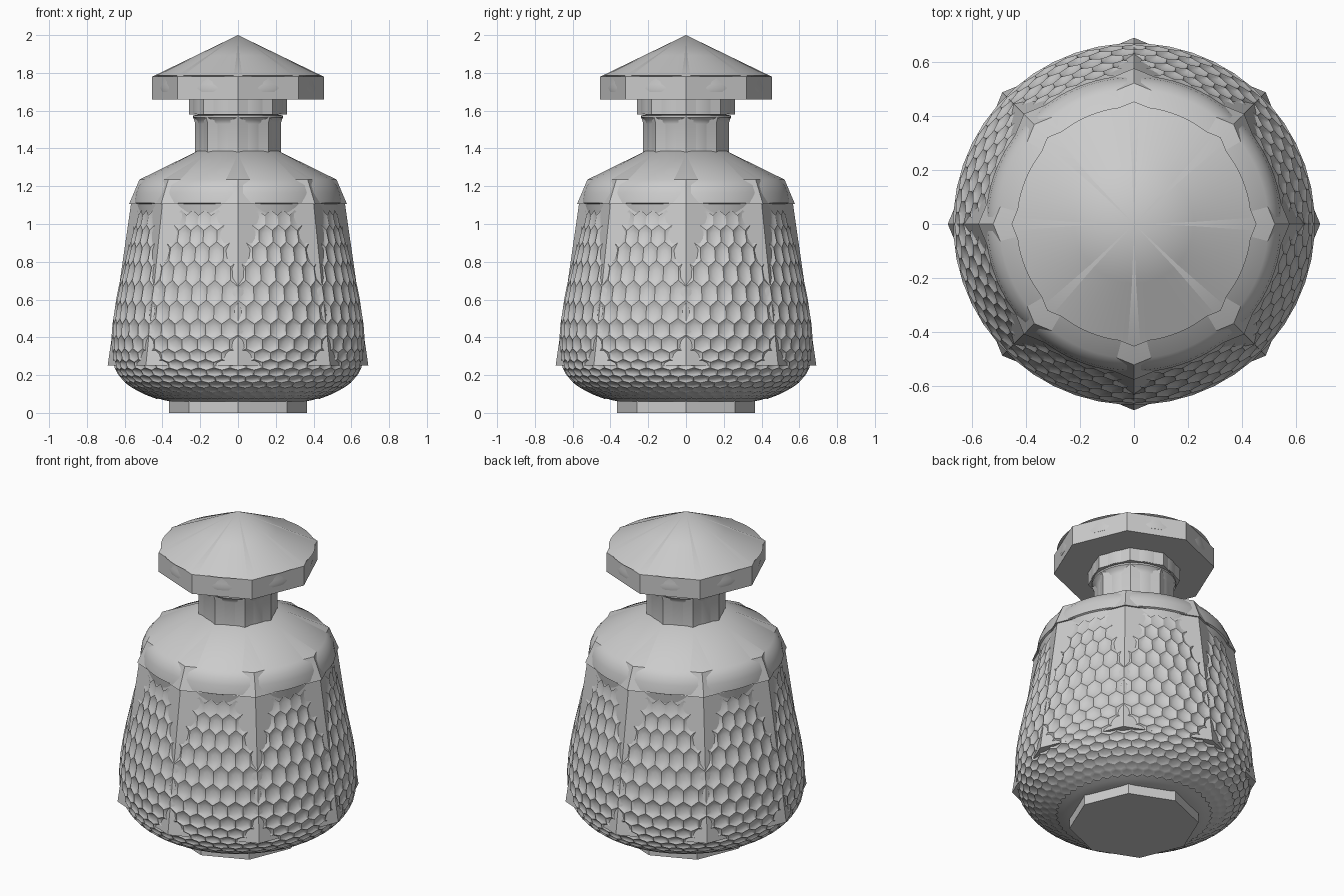
import bpy, math
from math import sin, cos, pi

if "Cube" in bpy.data.objects:
    bpy.data.objects.remove(bpy.data.objects["Cube"])


def make(name, verts, faces, angle=30):
    me = bpy.data.meshes.new(name)
    me.from_pydata(verts, [], faces)
    me.validate()
    me.shade_smooth()
    me.set_sharp_from_angle(angle=math.radians(angle))
    ob = bpy.data.objects.new(name, me)
    bpy.context.collection.objects.link(ob)
    return ob


def lathe(name, profile, n, angle=30):
    """Spin (radius, z) points; radius 0 makes a pole, other ends get a cap."""
    verts, rings, faces = [], [], []
    for r, z in profile:
        if r == 0:
            rings.append([len(verts)] * n)
            verts.append((0, 0, z))
        else:
            rings.append(list(range(len(verts), len(verts) + n)))
            verts += [(r * cos(2 * pi * k / n), r * sin(2 * pi * k / n), z) for k in range(n)]
    for a, b in zip(rings, rings[1:]):
        for k in range(n):
            q = [a[k], a[(k + 1) % n], b[(k + 1) % n], b[k]]
            faces.append(list(dict.fromkeys(q)))
    if profile[0][0]:
        faces.append(rings[0][::-1])
    if profile[-1][0]:
        faces.append(rings[-1])
    return make(name, verts, faces, angle)


# Eight-sided shells
lathe("foot", [(.365, 0), (.365, .068)], 8)
lathe("body_panels", [(.69, .25), (.566, 1.11)], 8)
lathe("shoulder", [(.577, 1.105), (.522, 1.235), (.217, 1.385)], 8)
lathe("neck", [(.227, 1.375), (.227, 1.535), (.238, 1.565), (.238, 1.572)], 8)
lathe("lid_plug", [(.20, 1.56), (.20, 1.58), (.259, 1.58), (.259, 1.67)], 8)
lathe("lid", [(.454, 1.66), (.454, 1.78), (0, 2.0)], 8)

# Round forms that swell through the flat panels
lathe("round_shoulder", [(.525, 1.0), (.54, 1.107), (.55, 1.112), (.542, 1.165),
                         (.525, 1.205), (.498, 1.236), (.215, 1.387)], 96)
lathe("round_neck", [(.212, 1.37), (.212, 1.53), (.22, 1.55), (.237, 1.565), (.237, 1.575),
                     (.21, 1.578), (.243, 1.582), (.243, 1.665)], 96)
lathe("round_lid", [(.421, 1.70), (.424, 1.72), (.421, 1.74), (.419, 1.78),
                    (.435, 1.785), (.22, 1.892), (0, 2.0)], 96)

# Round body outline
OUT = [(.36, .055), (.41, .066), (.48, .092), (.545, .122), (.593, .155), (.63, .195),
       (.655, .24), (.668, .30), (.671, .38), (.664, .48), (.649, .58), (.625, .70),
       (.591, .85), (.556, 1.0), (.535, 1.10), (.53, 1.2)]


def radius(z):
    for (r0, z0), (r1, z1) in zip(OUT, OUT[1:]):
        if z <= z1:
            return r0 + (r1 - r0) * (z - z0) / (z1 - z0)
    return OUT[-1][0]


lathe("round_bowl", [(r - .008, z + .004) for r, z in OUT[:5]], 96)
lathe("round_core", [(r - .016, z) for r, z in OUT[3:14]], 96)

# Hexagonal dimples, row by row around the round body
N = 48
D = 2 * pi / N
BOUNDS = [.075, .092, .112, .136, .164, .196, .233, .276, .33, .40, .485, .58, .685, .79, .89, .98, 1.06]
DEPTH = [.003, .005, .008, .010, .012, .013, .014, .014, .015, .016, .016, .016, .016, .015, .013, .007]


def surface(a, z, depth):
    r = radius(z)
    zc = max(z, .36)
    length = math.hypot(r, z - zc)
    k = 1 - depth / length
    return (r * k * cos(a), r * k * sin(a), zc + (z - zc) * k)


def step(i):
    i = min(max(i, 1), len(BOUNDS) - 2)
    return (BOUNDS[i + 1] - BOUNDS[i - 1]) / 12


verts, faces, lookup = [], [], {}


def add(a, z, depth):
    p = surface(a, z, depth)
    key = tuple(round(c, 5) for c in p)
    if key not in lookup:
        lookup[key] = len(verts)
        verts.append(p)
    return lookup[key]


for i, depth in enumerate(DEPTH):
    lo, hi, e0, e1 = BOUNDS[i], BOUNDS[i + 1], step(i), step(i + 1)
    mid = (lo + hi) / 2
    hexagon = [(0, lo - e0), (.5, lo + e0), (.5, hi - e1), (0, hi + e1), (-.5, hi - e1), (-.5, lo + e0)]
    for k in range(N):
        a = (k + .5 * (i % 2)) * D
        rings = []
        for scale, d in ((1, 0), (.68, .62), (.34, .92)):
            rings.append([add(a + u * D * scale, mid + (z - mid) * scale, depth * d) for u, z in hexagon])
        for p, q in zip(rings, rings[1:]):
            for j in range(6):
                faces.append([p[j], p[(j + 1) % 6], q[(j + 1) % 6], q[j]])
        faces.append(rings[-1])
make("hexagon_dimples", verts, faces, 28)
